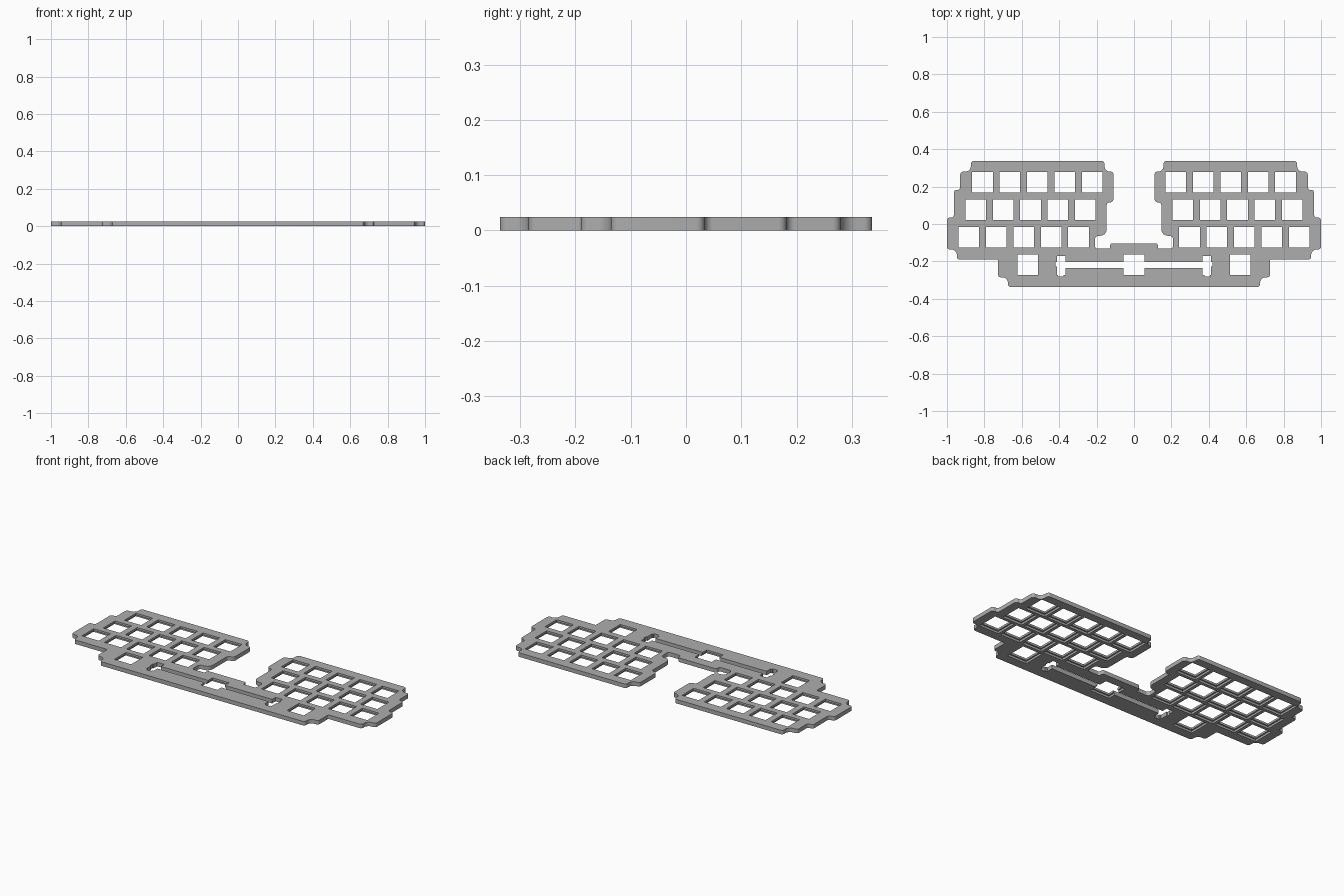
import bpy, bmesh, math
from mathutils import Vector

THICK, PITCH, HOLE, RECESS = 0.024, 0.1467, 0.11, 0.128

if "Cube" in bpy.data.objects:
    bpy.data.objects.remove(bpy.data.objects["Cube"])

grey = bpy.data.materials.new("plate grey")
grey.use_nodes = True
grey.diffuse_color = (0.42, 0.42, 0.42, 1)
grey.node_tree.nodes["Principled BSDF"].inputs["Base Color"].default_value = (0.42, 0.42, 0.42, 1)


def rounded(corners, steps=6):
    """Replace each (x, y, radius) corner by an arc."""
    out = []
    for i, (x, y, r) in enumerate(corners):
        p = Vector((x, y))
        a = (Vector(corners[i - 1][:2]) - p).normalized()
        b = (Vector(corners[(i + 1) % len(corners)][:2]) - p).normalized()
        if r == 0:
            out.append(p)
            continue
        centre = p + (a + b) * r
        for k in range(steps + 1):
            t = math.pi / 2 * k / steps
            out.append(centre - b * r * math.cos(t) - a * r * math.sin(t))
    return out


def mirrored(half):
    return half + [(-x, y, r) for x, y, r in reversed(half)]


def square(x, y, size):
    h = size / 2
    return [(x - h, y - h), (x + h, y - h), (x + h, y + h), (x - h, y + h)]


def prisms(name, outlines, z0, z1):
    """One object made of upright prisms over the given outlines."""
    bm = bmesh.new()
    for pts in outlines:
        face = bm.faces.new([bm.verts.new((p[0], p[1], z0)) for p in pts])
        top = bmesh.ops.extrude_face_region(bm, geom=[face])["geom"]
        bmesh.ops.translate(bm, vec=(0, 0, z1 - z0),
                            verts=[v for v in top if isinstance(v, bmesh.types.BMVert)])
    bmesh.ops.recalc_face_normals(bm, faces=bm.faces)
    mesh = bpy.data.meshes.new(name)
    bm.to_mesh(mesh)
    bm.free()
    mesh.materials.append(grey)
    obj = bpy.data.objects.new(name, mesh)
    bpy.context.collection.objects.link(obj)
    return obj


def cut(target, cutter):
    mod = target.modifiers.new("cut", "BOOLEAN")
    mod.operation, mod.solver, mod.object = "DIFFERENCE", "EXACT", cutter
    bpy.context.view_layer.objects.active = target
    bpy.ops.object.modifier_apply(modifier=mod.name)
    bpy.data.objects.remove(cutter)


# Stepped outline of the left half, from the centre gap round to the front edge
outline = [
    (0.128, -0.104, 0.012), (0.128, -0.132, 0.005), (0.209, -0.132, 0.015),
    (0.209, -0.063, 0.02), (0.146, -0.063, 0.035), (0.146, 0.115, 0.015),
    (0.11, 0.115, 0.018), (0.11, 0.28, 0.015), (0.158, 0.28, 0.03),
    (0.158, 0.337, 0.015), (0.872, 0.337, 0.015), (0.872, 0.28, 0.03),
    (0.929, 0.28, 0.015), (0.929, 0.182, 0.015), (0.963, 0.182, 0.015),
    (0.963, 0.034, 0.015), (1.0, 0.034, 0.015), (1.0, -0.136, 0.015),
    (0.947, -0.136, 0.03), (0.947, -0.19, 0.015), (0.727, -0.19, 0.006),
    (0.727, -0.285, 0.015), (0.674, -0.285, 0.03), (0.674, -0.337, 0.015),
]
plate = prisms("keyboard_plate", [rounded(mirrored(outline))], 0, THICK)

# Key positions: three staggered rows of five and one lower key per side
keys = []
for side in (-1, 1):
    for row in range(3):
        for col in range(5):
            keys.append((side * (0.81 + row * PITCH / 4 - col * PITCH), 0.223 - row * PITCH))
    keys.append((side * 0.568, 0.223 - 3 * PITCH))

# Wide-key opening: centre square, thin slot and stabiliser pockets
h, yc = HOLE / 2, 0.223 - 3 * PITCH
slot = [
    (h, yc + h, 0), (h, -0.202, 0), (0.366, -0.202, 0), (0.366, -0.17, 0),
    (0.413, -0.17, 0), (0.413, -0.202, 0), (0.42, -0.202, 0), (0.42, -0.226, 0),
    (0.413, -0.226, 0), (0.413, -0.272, 0), (0.406, -0.272, 0), (0.406, -0.28, 0),
    (0.376, -0.28, 0), (0.376, -0.272, 0), (0.366, -0.272, 0), (0.366, -0.235, 0),
    (h, -0.235, 0), (h, yc - h, 0),
]
openings = [square(x, y, HOLE) for x, y in keys] + [rounded(mirrored(slot))]
cut(plate, prisms("opening_cutter", openings, -0.1, 0.1))

# Wider clip recesses on the underside
recesses = [square(x, y, RECESS) for x, y in keys + [(0, yc)]]
cut(plate, prisms("recess_cutter", recesses, -0.1, THICK / 2))

bpy.ops.object.select_all(action="DESELECT")
plate.select_set(True)
bpy.context.view_layer.objects.active = plate
bpy.ops.object.shade_smooth_by_angle(angle=math.radians(30))
